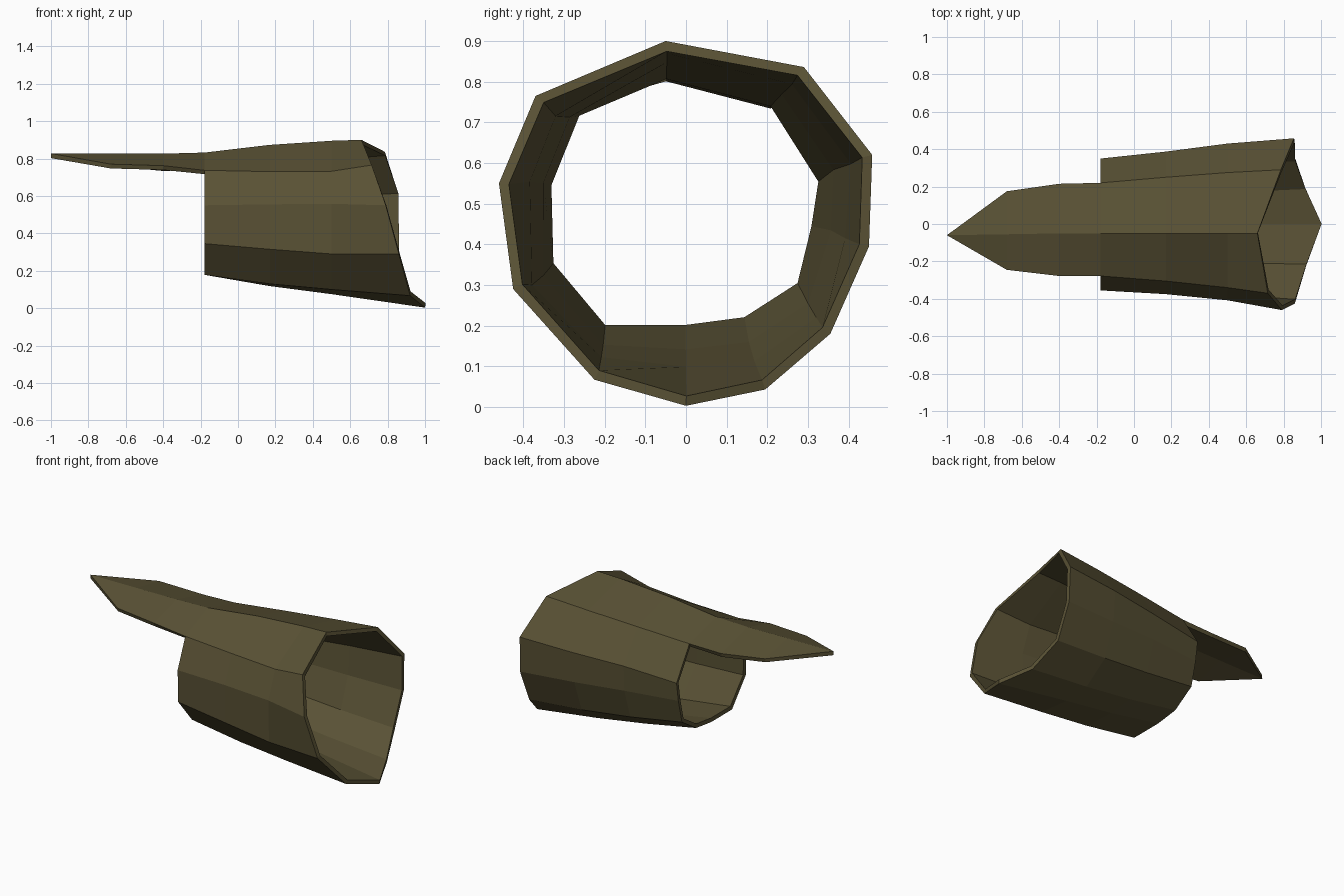
import bpy

if "Cube" in bpy.data.objects:
    bpy.data.objects.remove(bpy.data.objects["Cube"])

# Cross-sections (y, z) of the cuff, 11 sides, starting at the top ridge and going round by +y
BACK = [(-.05, .832), (.22, .762), (.35, .56), (.332, .44), (.295, .29), (.152, .198),
        (0, .178), (-.21, .178), (-.35, .345), (-.355, .55), (-.278, .737)]
MID = [(-.05, .873), (.25, .79), (.387, .59), (.38, .43), (.32, .24), (.163, .137),
       (0, .118), (-.215, .13), (-.374, .315), (-.375, .555), (-.305, .73)]
FRONT = [(-.05, .895), (.275, .815), (.43, .605), (.415, .41), (.34, .205), (.177, .09),
         (0, .075), (-.22, .1), (-.402, .29), (-.408, .558), (-.34, .732)]
RIM = [(-.05, .9), (.29, .836), (.458, .62), (.45, .395), (.355, .18), (.195, .043),
       (0, .003), (-.225, .067), (-.425, .29), (-.46, .55), (-.37, .765)]
RIM_X = [.66, .785, .855, .858, .86, .915, 1, .92, .86, .79, .715]
N = len(RIM)

verts, faces = [], []
for ring, xs in ((BACK, [-.178] * N), (MID, [.17] * N), (FRONT, [.5] * N), (RIM, RIM_X)):
    verts += [(x, y, z) for x, (y, z) in zip(xs, ring)]
for i in range(3):
    for j in range(N):
        k = (j + 1) % N
        faces.append((i * N + j, (i + 1) * N + j, (i + 1) * N + k, i * N + k))

# Pointed plate continuing the two top facets backwards
row = [N - 1, 0, 1]
for section in ([(-.4, -.278, .762), (-.4, -.05, .826), (-.4, .215, .757)],
                [(-.68, -.245, .77), (-.68, -.055, .827), (-.68, .175, .783)]):
    new = [len(verts) + n for n in range(3)]
    verts += section
    for a in range(2):
        faces.append((new[a], row[a], row[a + 1], new[a + 1]))
    row = new
verts.append((-1, -.06, .827))
for a in range(2):
    faces.append((len(verts) - 1, row[a], row[a + 1]))

mesh = bpy.data.meshes.new("pointed_cuff")
mesh.from_pydata(verts, [], faces)
mesh.update()
cuff = bpy.data.objects.new("pointed_cuff", mesh)
bpy.context.collection.objects.link(cuff)

# Wall thickness, inwards
wall = cuff.modifiers.new("wall", 'SOLIDIFY')
wall.thickness = .024
wall.offset = -1
wall.use_even_offset = True

# Dark olive material
mat = bpy.data.materials.new("olive")
mat.diffuse_color = (.1, .083, .035, 1)
mat.use_nodes = True
mat.node_tree.nodes["Principled BSDF"].inputs["Base Color"].default_value = mat.diffuse_color
mesh.materials.append(mat)
